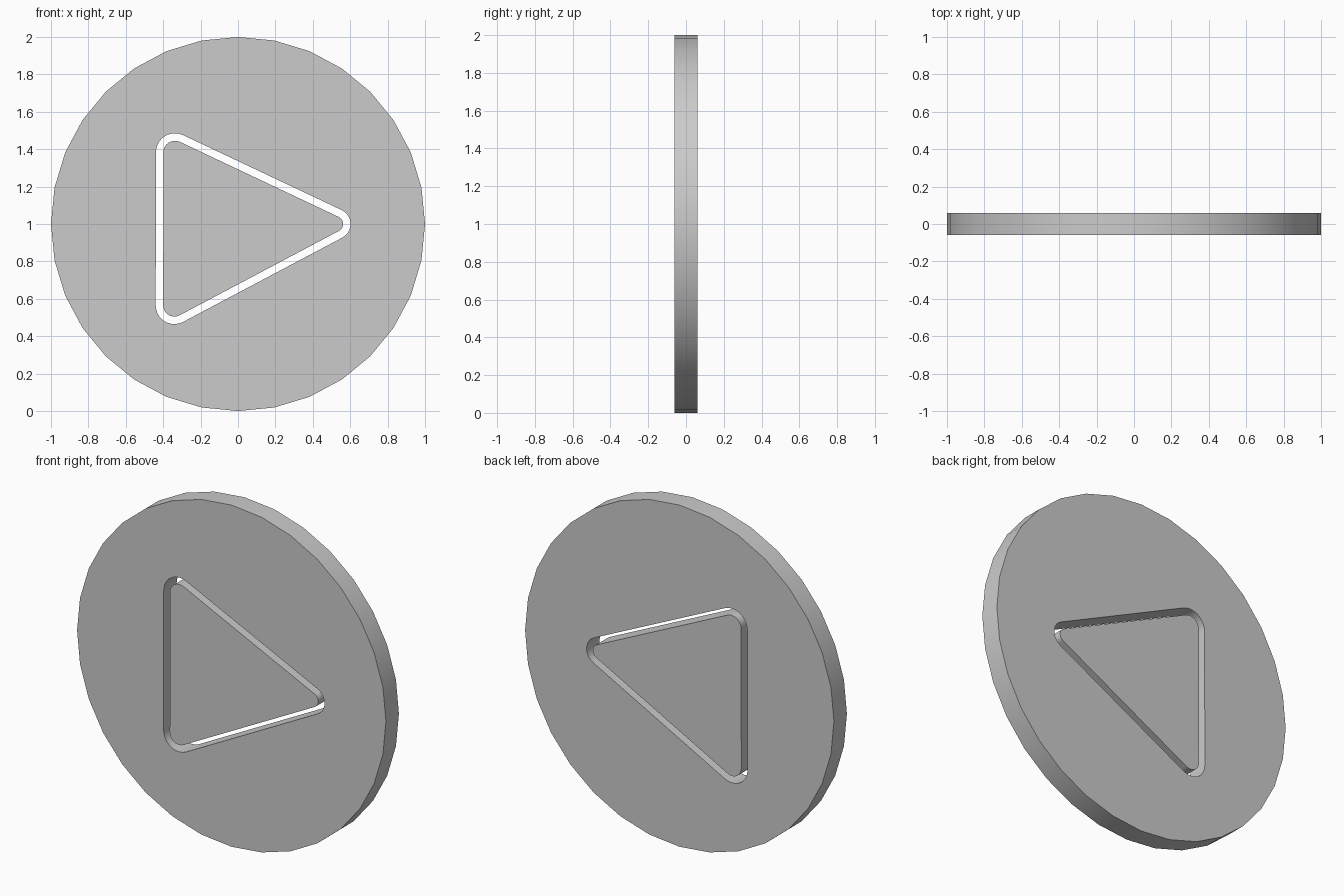
import bpy, bmesh
from math import sin, cos, atan2, pi, radians
from mathutils import Matrix

if "Cube" in bpy.data.objects:
    bpy.data.objects.remove(bpy.data.objects["Cube"])

HALF = 0.06  # half thickness

# Corner centres (x, z) and radii of the triangular slot, counter-clockwise
CORNERS = [(0.52, 1.0, 0.082), (-0.337, 1.383, 0.102), (-0.34, 0.565, 0.1)]


def rounded_triangle(inset, steps=10):
    pts = []
    n = len(CORNERS)
    for i, (x, z, r) in enumerate(CORNERS):
        px, pz, _ = CORNERS[i - 1]
        nx, nz, _ = CORNERS[(i + 1) % n]
        a = atan2(z - pz, x - px) - pi / 2
        b = atan2(nz - z, nx - x) - pi / 2
        sweep = (b - a) % (2 * pi)
        for k in range(steps + 1):
            t = a + sweep * k / steps
            pts.append((x + (r - inset) * cos(t), z + (r - inset) * sin(t)))
    return pts


def plate(name, outlines):
    # Filled 2D outlines, extruded and stood upright
    curve = bpy.data.curves.new(name, 'CURVE')
    curve.dimensions = '2D'
    curve.fill_mode = 'BOTH'
    curve.extrude = HALF
    for pts in outlines:
        s = curve.splines.new('POLY')
        s.points.add(len(pts) - 1)
        for p, (x, z) in zip(s.points, pts):
            p.co = (x, z, 0, 1)
        s.use_cyclic_u = True
    ob = bpy.data.objects.new(name, curve)
    bpy.context.collection.objects.link(ob)
    bpy.ops.object.select_all(action='DESELECT')
    ob.select_set(True)
    bpy.context.view_layer.objects.active = ob
    bpy.ops.object.convert(target='MESH')
    ob = bpy.context.object
    ob.name = name
    ob.data.transform(Matrix.Rotation(pi / 2, 4, 'X'))
    bm = bmesh.new()
    bm.from_mesh(ob.data)
    bmesh.ops.remove_doubles(bm, verts=bm.verts, dist=1e-4)
    bmesh.ops.recalc_face_normals(bm, faces=bm.faces)
    bm.to_mesh(ob.data)
    bm.free()
    bpy.ops.object.shade_smooth_by_angle(angle=radians(30))
    return ob


# Round disc with triangular opening
circle = [(cos(2 * pi * i / 32), 1 + sin(2 * pi * i / 32)) for i in range(32)]
plate("disc", [circle, rounded_triangle(0)])

# Loose triangle sitting inside the opening
plate("triangle_insert", [rounded_triangle(0.04)])
